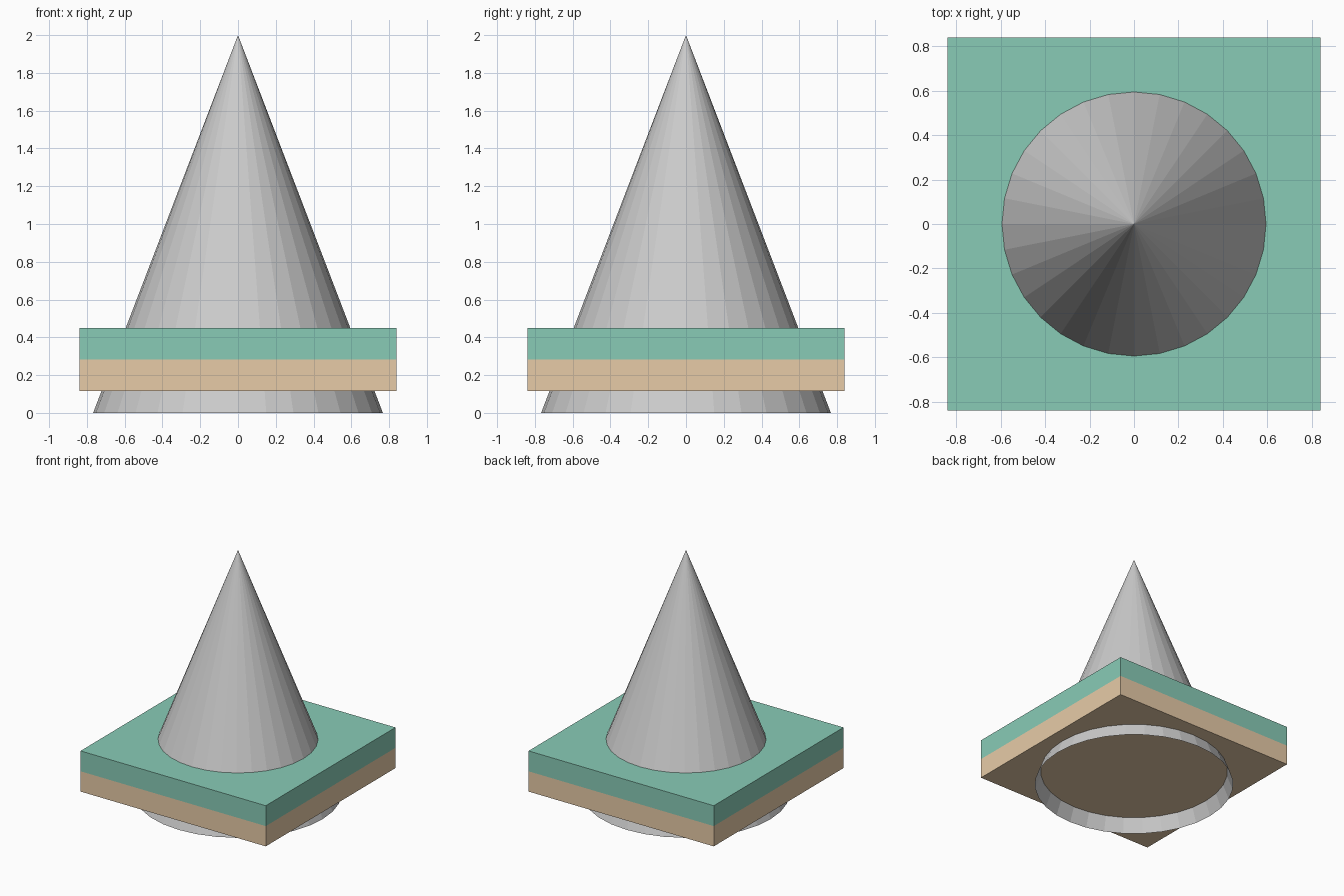
import bpy
import bmesh

if "Cube" in bpy.data.objects:
    bpy.data.objects.remove(bpy.data.objects["Cube"])

HALF = 0.839                       # half width of the square base
LEVELS = (0.117, 0.283, 0.45)      # bottom, colour split and top of the base


def colour(name, rgb):
    mat = bpy.data.materials.new(name)
    mat.diffuse_color = (*rgb, 1.0)
    mat.use_nodes = True
    mat.node_tree.nodes["Principled BSDF"].inputs["Base Color"].default_value = mat.diffuse_color
    return mat


def add_object(name, bm):
    bmesh.ops.recalc_face_normals(bm, faces=bm.faces)
    mesh = bpy.data.meshes.new(name)
    bm.to_mesh(mesh)
    bm.free()
    obj = bpy.data.objects.new(name, mesh)
    bpy.context.collection.objects.link(obj)
    return obj


# Cone: 32 flat sides, open underneath
bm = bmesh.new()
ring = bmesh.ops.create_circle(bm, cap_ends=False, radius=0.767, segments=32)["verts"]
apex = bm.verts.new((0, 0, 2))
for edge in list(bm.edges):
    bm.faces.new((*edge.verts, apex))
add_object("cone", bm)

# Square base: one block with a middle loop, tan below and teal above
bm = bmesh.new()
corners = [(-HALF, -HALF), (HALF, -HALF), (HALF, HALF), (-HALF, HALF)]
rings = [[bm.verts.new((x, y, z)) for x, y in corners] for z in LEVELS]
bm.faces.new(rings[0][::-1])
bm.faces.new(rings[2]).material_index = 1
for band in range(2):
    low, high = rings[band], rings[band + 1]
    for i in range(4):
        j = (i + 1) % 4
        face = bm.faces.new((low[i], low[j], high[j], high[i]))
        face.material_index = band
base = add_object("square_base", bm)
base.data.materials.append(colour("tan", (0.80, 0.60, 0.39)))
base.data.materials.append(colour("teal", (0.25, 0.60, 0.47)))
